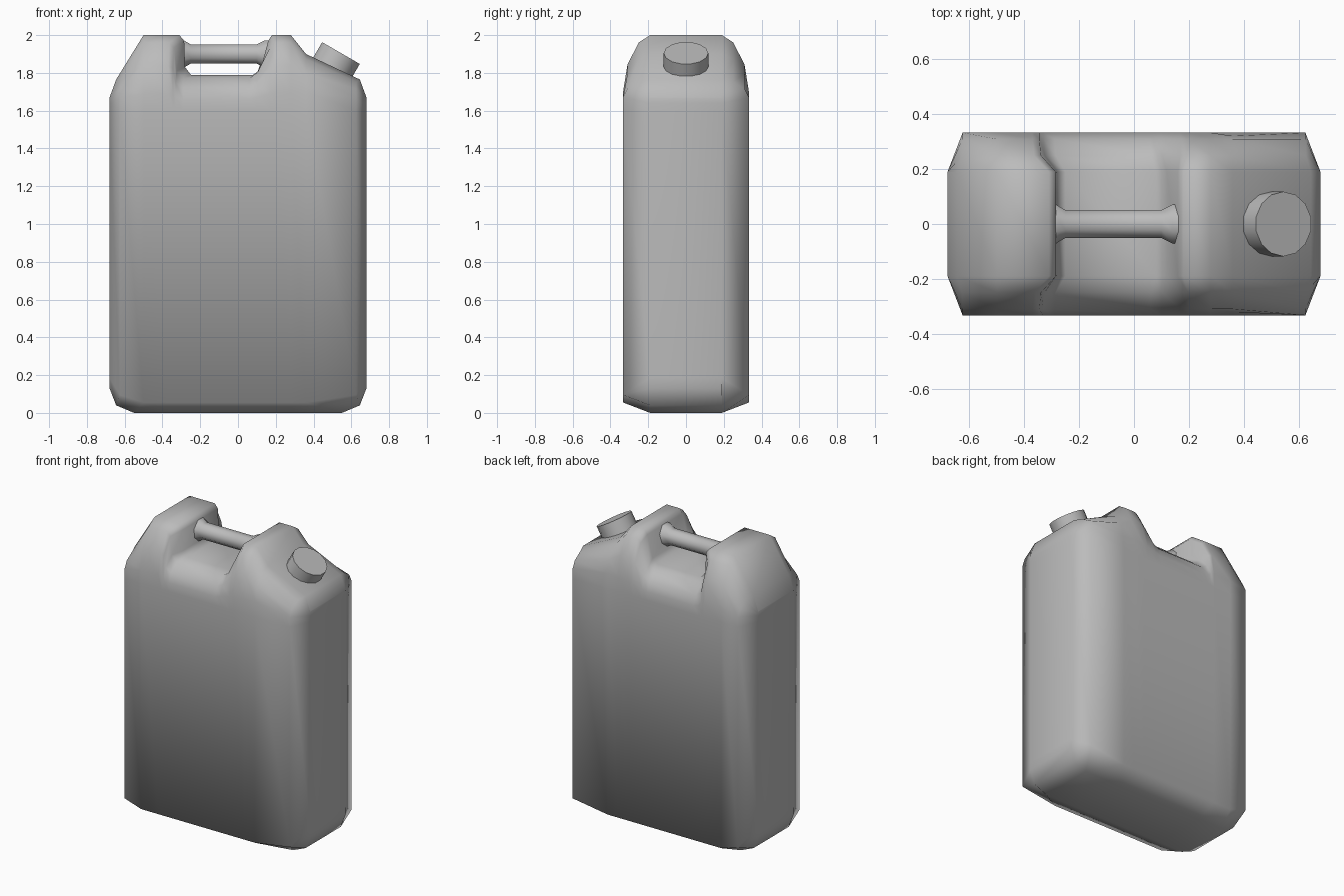
import bpy, bmesh
from math import radians, sin, cos, tau
from mathutils import Matrix, Vector

cube = bpy.data.objects.get("Cube")
if cube:
    bpy.data.objects.remove(cube, do_unlink=True)

grey = bpy.data.materials.new("plain grey")
grey.use_nodes = True
colour = (0.5, 0.5, 0.5, 1)
grey.diffuse_color = colour
grey.node_tree.nodes["Principled BSDF"].inputs["Base Color"].default_value = colour


def loft(name, rings, angle):
    """Skin a list of closed rings and cap both ends."""
    bm = bmesh.new()
    rows = [[bm.verts.new(p) for p in ring] for ring in rings]
    n = len(rows[0])
    for a, b in zip(rows, rows[1:]):
        for i in range(n):
            j = (i + 1) % n
            bm.faces.new((a[i], a[j], b[j], b[i]))
    bm.faces.new(rows[0])
    bm.faces.new(rows[-1][::-1])
    bmesh.ops.recalc_face_normals(bm, faces=bm.faces[:])
    mesh = bpy.data.meshes.new(name)
    bm.to_mesh(mesh)
    bm.free()
    mesh.materials.append(grey)
    obj = bpy.data.objects.new(name, mesh)
    bpy.context.collection.objects.link(obj)
    bpy.ops.object.select_all(action="DESELECT")
    obj.select_set(True)
    bpy.context.view_layer.objects.active = obj
    bpy.ops.object.shade_smooth_by_angle(angle=radians(angle))
    return obj


def lathe(name, profile, sides, matrix, angle):
    """Turn (radius, height) pairs about the local z axis."""
    rings = [[matrix @ Vector((r * cos(tau * (i + .5) / sides),
                               r * sin(tau * (i + .5) / sides), h))
              for i in range(sides)] for r, h in profile]
    return loft(name, rings, angle)


def section(x, x_out, x_low, width, z_low, z_side, z_top):
    """Symmetric cross-section of the can at one station along its length."""
    half = [(x_low, min(.19, width), z_low),
            (x_out, width, z_low + .055),
            (x_out, width, 1.6),
            (x_out, width - (.012 if x == .36 else 0), z_side)]
    for y, rise, shift in ((.31, .48, 1), (.25, .87, .9), (.19, 1, 0)):
        half.append((x + (x_out - x) * shift, min(y, width),
                     z_side + (z_top - z_side) * rise))
    return half + [(px, -py, pz) for px, py, pz in reversed(half)]


# Can body: two humps with the handle recess between them
W = .333
stations = [
    (-.68, -.68, -.68, .19, .13, 1.64, 1.67),
    (-.645, -.625, -.645, W, .04, 1.67, 1.765),
    (-.5, -.5, -.55, W, 0, 1.69, 2),
    (-.31, -.37, -.37, W, 0, 1.69, 2),
    (-.285, -.345, -.345, W, 0, 1.69, 1.97),
    (-.28, -.33, -.33, W, 0, 1.67, 1.83),
    (-.25, -.29, -.29, W, 0, 1.66, 1.79),
    (.08, .06, .06, W, 0, 1.66, 1.79),
    (.12, .1, .1, W, 0, 1.67, 1.82),
    (.16, .17, .17, W, 0, 1.69, 1.97),
    (.18, .2, .2, W, 0, 1.69, 2),
    (.28, .28, .28, W, 0, 1.7, 2),
    (.36, .36, .55, W, 0, 1.7, 1.9),
    (.645, .625, .645, W, .04, 1.67, 1.765),
    (.68, .68, .68, .19, .13, 1.64, 1.67),
]
loft("can_body", [section(*s) for s in stations], 75)

# Carrying handle with flared ends
along_x = Matrix.Translation((0, 0, 1.9)) @ Matrix.Rotation(radians(90), 4, "Y")
lathe("handle", [(.08, -.31), (.077, -.285), (.055, -.25),
                 (.055, .1), (.077, .14), (.08, .18)], 8, along_x, 75)

# Tilted screw cap
tilt = Matrix.Translation((.545, 0, 1.905)) @ Matrix.Rotation(radians(30), 4, "Y")
lathe("cap", [(.118, -.13), (.118, 0)], 14, tilt, 40)
